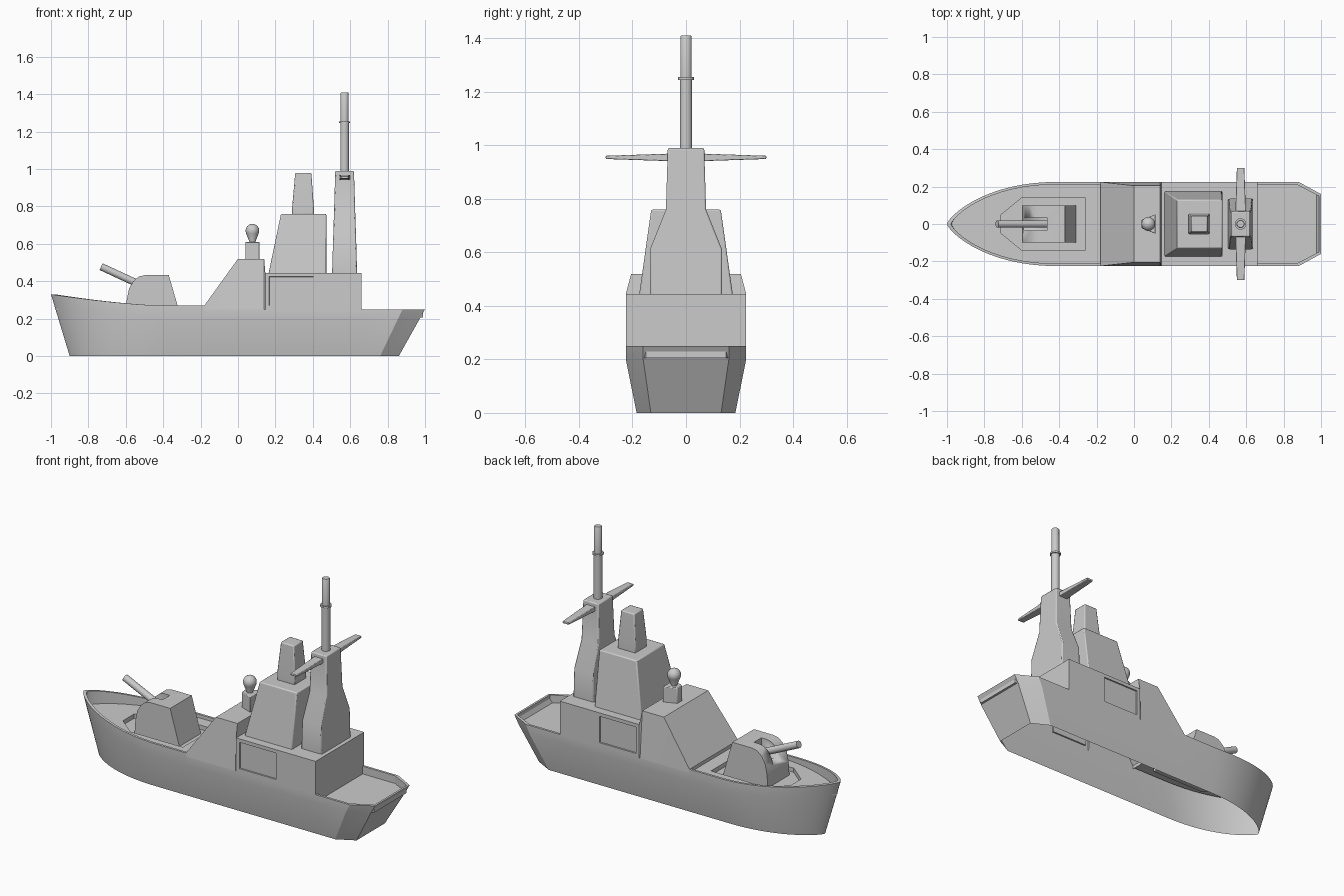
import bpy, bmesh, math
from mathutils import Vector

if "Cube" in bpy.data.objects:
    bpy.data.objects.remove(bpy.data.objects["Cube"])


def finish(name, bm, bevel=0.0, angle=30):
    bmesh.ops.remove_doubles(bm, verts=bm.verts, dist=1e-5)
    bmesh.ops.recalc_face_normals(bm, faces=bm.faces)
    me = bpy.data.meshes.new(name)
    bm.to_mesh(me)
    bm.free()
    me.shade_smooth()
    me.set_sharp_from_angle(angle=math.radians(angle))
    ob = bpy.data.objects.new(name, me)
    bpy.context.collection.objects.link(ob)
    if bevel:
        mod = ob.modifiers.new("bevel", 'BEVEL')
        mod.width, mod.segments = bevel, 2
        mod.limit_method = 'ANGLE'
    return ob


def loft(name, rings, bevel=0.0, angle=30):
    """Skin equal-length rings of points and cap both ends."""
    bm = bmesh.new()
    rows = [[bm.verts.new(p) for p in r] for r in rings]
    n = len(rows[0])
    for a, b in zip(rows, rows[1:]):
        for i in range(n):
            j = (i + 1) % n
            bm.faces.new((a[i], a[j], b[j], b[i]))
    bm.faces.new(rows[0])
    bm.faces.new(rows[-1])
    return finish(name, bm, bevel, angle)


def tower(name, sections, bevel=0.006):
    """Stack of rectangles: (z, x0, x1, half width)."""
    return loft(name, [[(a, -y, z), (b, -y, z), (b, y, z), (a, y, z)]
                       for z, a, b, y in sections], bevel)


def turned(name, origin, axis, profile, sides):
    """Round part: profile of (distance along axis, radius)."""
    q = Vector(axis).to_track_quat('Z', 'Y')
    return loft(name, [[Vector(origin) + q @ Vector((r * math.cos(t), r * math.sin(t), d))
                        for t in (2 * math.pi * (i + .5) / sides for i in range(sides))]
                       for d, r in profile], angle=40)


# Hull stations from bow to stern: x, half width, rim height, bow factor
stations = []
for k in range(14, -1, -1):
    t = math.sin(k / 14 * math.pi / 2)
    stations.append((-.4 - .6 * t, .225 * max(0, 1 - t ** 2.2) ** .75, .27 + .06 * t ** 1.5, t))
stations += [(-.18, .225, .27, 0), (-.175, .225, .25, 0), (.66, .225, .25, 0),
             (.88, .225, .25, 0), (1, .16, .25, 0)]
FORE, STERN = .25, .205


def section(st, side):
    x, y, z, t = st
    xb = -.4 + (x + .4) * 5 / 6 if x < -.4 else x - (.12 if x < .9 else .14) * (x > .7)
    zk = .2 + .07 * t
    xk = xb + (x - xb) * zk / z
    xi = x + .022 * t - .012 * (x > .7)
    deck = FORE if x < 0 else STERN
    return [Vector(p) for p in ((xb, side * y * .82, 0), (xk, side * y, zk), (x, side * y, z),
                                (xi, side * y * .94, z), (xi, side * y * .94, deck))]


# Hull shell, open underneath, with inner bulwarks
ring = [(s, -1) for s in stations] + [(s, 1) for s in reversed(stations[1:])]
bm = bmesh.new()
cols = [[bm.verts.new(p) for p in section(*r)] for r in ring]
for i, a in enumerate(cols):
    j = (i + 1) % len(cols)
    b = cols[j]
    mid = all(-.18 <= ring[k][0][0] <= .66 for k in (i, j))
    for r in range(2 if mid else 4):
        bm.faces.new((a[r], b[r], b[r + 1], a[r + 1]))
bmesh.ops.delete(bm, geom=[v for v in bm.verts if not v.link_faces], context='VERTS')
finish("hull", bm, angle=25)

# Stern deck
bm = bmesh.new()
bm.faces.new([bm.verts.new(section(*r)[4]) for r in ring if r[0][0] >= .66])
finish("stern_deck", bm)

# Fore deck with a shallow pointed gun well
bm = bmesh.new()
outer = [section(*r)[4] for r in ring if r[0][0] <= -.18]
well = [(-.71, -.05), (-.6, -.14), (-.26, -.14), (-.26, .14), (-.6, .14), (-.71, .05)]
loops = []
for pts in (outer, [Vector((x, y, FORE)) for x, y in well]):
    vs = [bm.verts.new(p) for p in pts]
    loops.append(vs)
    for i in range(len(vs)):
        bm.edges.new((vs[i - 1], vs[i]))
bmesh.ops.triangle_fill(bm, edges=bm.edges[:], use_beauty=True)
low = [bm.verts.new((x, y, FORE - .025)) for x, y in well]
for i in range(len(low)):
    bm.faces.new((loops[1][i - 1], loops[1][i], low[i], low[i - 1]))
bm.faces.new(low)
finish("fore_deck", bm)

# Deckhouse following the side profile, with recessed side panels
prof = [(-.18, .27, .225), (0, .52, .205), (.14, .52, .205), (.146, .445, .225),
        (.424, .445, .225), (.66, .445, .225)]
bm = bmesh.new()
panels, tops, feet = [], {}, {}
for s in (-1, 1):
    tops[s] = [bm.verts.new((x, s * y, z)) for x, z, y in prof]
    feet[s] = [bm.verts.new((x, s * .225, .25)) for x, z, y in prof]
    for i in range(len(prof) - 1):
        f = bm.faces.new((feet[s][i], feet[s][i + 1], tops[s][i + 1], tops[s][i]))
        if i == 3:
            panels.append(f)
for i in range(len(prof) - 1):
    bm.faces.new((tops[-1][i], tops[-1][i + 1], tops[1][i + 1], tops[1][i]))
back = [bm.verts.new((.66, s * .225, STERN)) for s in (-1, 1)]
bm.faces.new((back[0], back[1], feet[1][-1], feet[-1][-1]))
bm.faces.new((feet[-1][-1], feet[1][-1], tops[1][-1], tops[-1][-1]))
bm.faces.new((feet[-1][0], feet[1][0], tops[1][0], tops[-1][0]))
bmesh.ops.recalc_face_normals(bm, faces=bm.faces)
bmesh.ops.inset_individual(bm, faces=panels, thickness=.029, depth=0)
bmesh.ops.inset_individual(bm, faces=panels, thickness=.001, depth=-.008)
finish("deckhouse", bm, angle=20)

# Gun turret with a slot for the barrel
side = [(-.6, .225), (-.595, .3), (-.583, .36), (-.56, .4), (-.53, .425), (-.5, .432),
        (-.37, .432), (-.31, .225)]
turret = loft("gun_turret", [[(x, y, z) for x, z in side] for y in (-.1, .1)])
cutter = tower("slot_cutter", [(.33, -.7, -.465, .034), (.5, -.7, -.465, .034)], 0)
cutter.hide_render = True
cutter.hide_set(True)
cut = turret.modifiers.new("slot", 'BOOLEAN')
cut.operation, cut.object, cut.solver = 'DIFFERENCE', cutter, 'EXACT'
turned("gun_barrel", (-.46, 0, .352), (-.27, 0, .125), [(0, .02), (.3, .02)], 16)

# Sensor ball on a wedge-shaped post
loft("sensor_post", [[(.04, -.022, z), (.115, -.052, z), (.115, .052, z), (.04, .022, z)]
                     for z in (.51, .61)], .004)
ball = [(.06 + .037 * math.sin(a), .037 * math.cos(a))
        for a in (math.radians(d) for d in range(-25, 90, 16))]
turned("sensor_ball", (.077, 0, .61), (0, 0, 1), [(-.01, .016), (0, .016)] + ball + [(.097, .003)], 20)

# Bridge tower, funnel and mast tower
tower("bridge_tower", [(.435, .162, .472, .176), (.76, .23, .472, .13)])
tower("funnel", [(.755, .29, .405, .055), (.8, .29, .405, .055), (.98, .306, .392, .043)])
tower("mast_tower", [(.435, .503, .637, .135), (.61, .508, .632, .135),
                     (.76, .513, .627, .075), (.99, .52, .62, .068)])

# Mast pole with a collar
turned("mast_pole", (.57, 0, .98), (0, 0, 1),
       [(0, .024), (.265, .024), (.265, .031), (.275, .031), (.275, .022), (.425, .022), (.43, .019)], 12)

# Tapered yard arms
for s, label in ((-1, "front"), (1, "back")):
    loft(label + "_yard_arm",
         [[(.57 - w, s * y, .955 - h), (.57 + w, s * y, .955 - h),
           (.57 + w, s * y, .955 + h), (.57 - w, s * y, .955 + h)]
          for y, w, h in ((.06, .028, .014), (.3, .02, .006))], .003)
